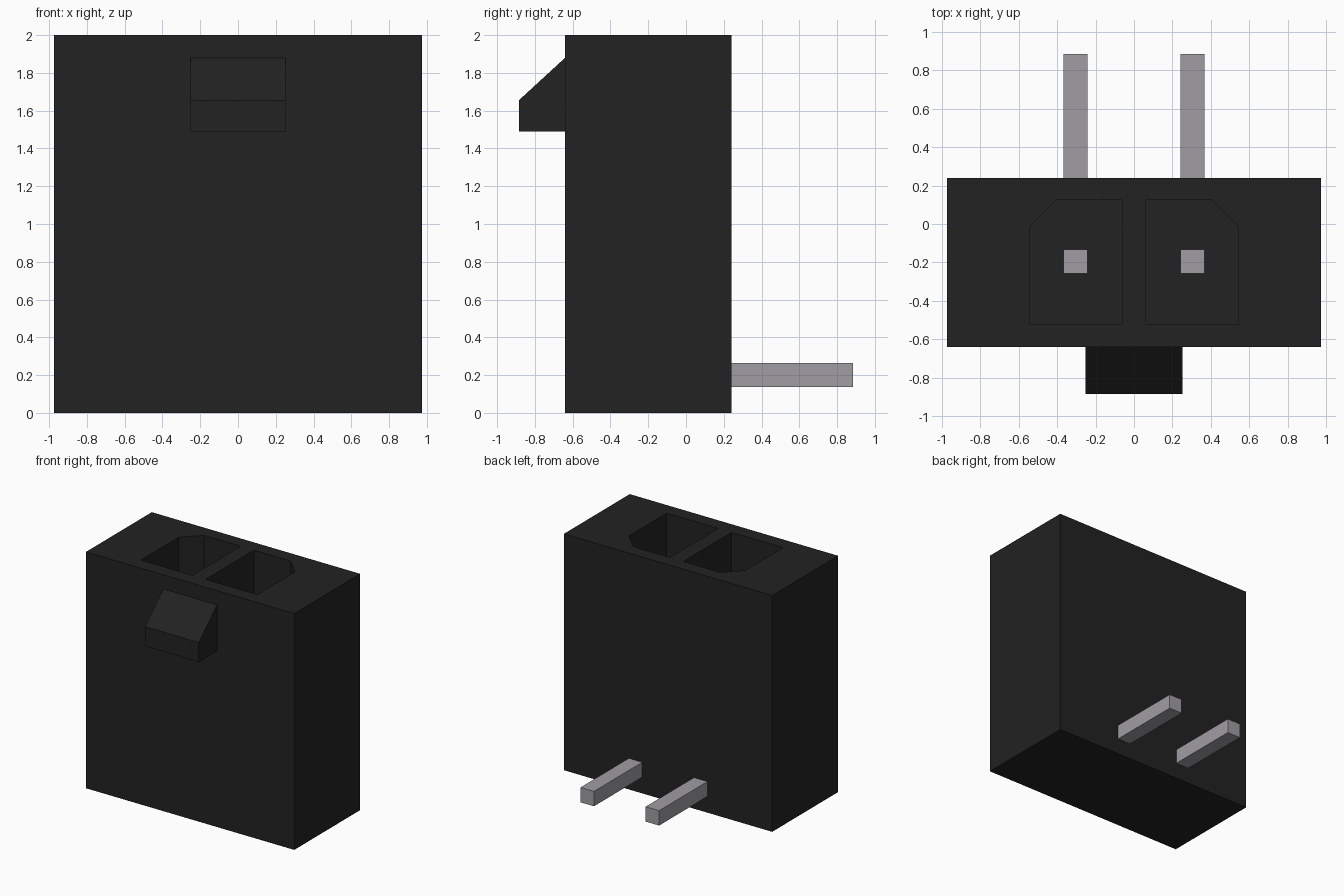
import bpy, bmesh
from mathutils import Vector

if "Cube" in bpy.data.objects:
    bpy.data.objects.remove(bpy.data.objects["Cube"])


def material(name, rgb):
    m = bpy.data.materials.new(name)
    m.diffuse_color = (*rgb, 1)
    m.use_nodes = True
    m.node_tree.nodes["Principled BSDF"].inputs["Base Color"].default_value = m.diffuse_color
    return m


BLACK = material("black plastic", (0.016, 0.016, 0.016))
METAL = material("tin metal", (0.35, 0.34, 0.365))


def prism(name, points, offset, mat):
    """Extrude a closed flat outline along an offset vector."""
    bm = bmesh.new()
    face = bm.faces.new([bm.verts.new(p) for p in points])
    ext = bmesh.ops.extrude_face_region(bm, geom=[face])
    verts = [v for v in ext["geom"] if isinstance(v, bmesh.types.BMVert)]
    bmesh.ops.translate(bm, verts=verts, vec=Vector(offset))
    bmesh.ops.recalc_face_normals(bm, faces=bm.faces)
    mesh = bpy.data.meshes.new(name)
    bm.to_mesh(mesh)
    bm.free()
    mesh.materials.append(mat)
    ob = bpy.data.objects.new(name, mesh)
    bpy.context.collection.objects.link(ob)
    return ob


# Housing block
W, FRONT, BACK, TOP = 0.975, -0.64, 0.24, 2.0
housing = prism("housing", [(-W, FRONT, 0), (W, FRONT, 0), (W, BACK, 0), (-W, BACK, 0)],
                (0, 0, TOP), BLACK)

# Sockets with one chamfered outer back corner, and bent pins inside them
FLOOR, PIN_TOP, HALF = 0.5, 1.4, 0.063
PIN_X, PIN_Y, PIN_Z = 0.305, -0.195, 0.2
socket = [(0.063, -0.52), (0.545, -0.52), (0.545, -0.015), (0.405, 0.125), (0.063, 0.125)]
pin = [(PIN_Y - HALF, PIN_Z - HALF), (0.885, PIN_Z - HALF), (0.885, PIN_Z + HALF),
       (PIN_Y + HALF, PIN_Z + HALF), (PIN_Y + HALF, PIN_TOP), (PIN_Y - HALF, PIN_TOP)]

for side, s in (("left", -1), ("right", 1)):
    cutter = prism(side + "_socket_cutter", [(s * x, y, FLOOR) for x, y in socket],
                   (0, 0, 2), BLACK)
    cutter.hide_render = True
    cutter.hide_set(True)
    cut = housing.modifiers.new(side + "_socket", "BOOLEAN")
    cut.operation, cut.solver, cut.object = "DIFFERENCE", "EXACT", cutter
    prism(side + "_pin", [(s * PIN_X - HALF, y, z) for y, z in pin], (2 * HALF, 0, 0), METAL)

# Wedge latch on the front
latch = [(FRONT, 1.49), (-0.885, 1.49), (-0.885, 1.655), (FRONT, 1.88)]
prism("latch", [(-0.252, y, z) for y, z in latch], (0.504, 0, 0), BLACK)
